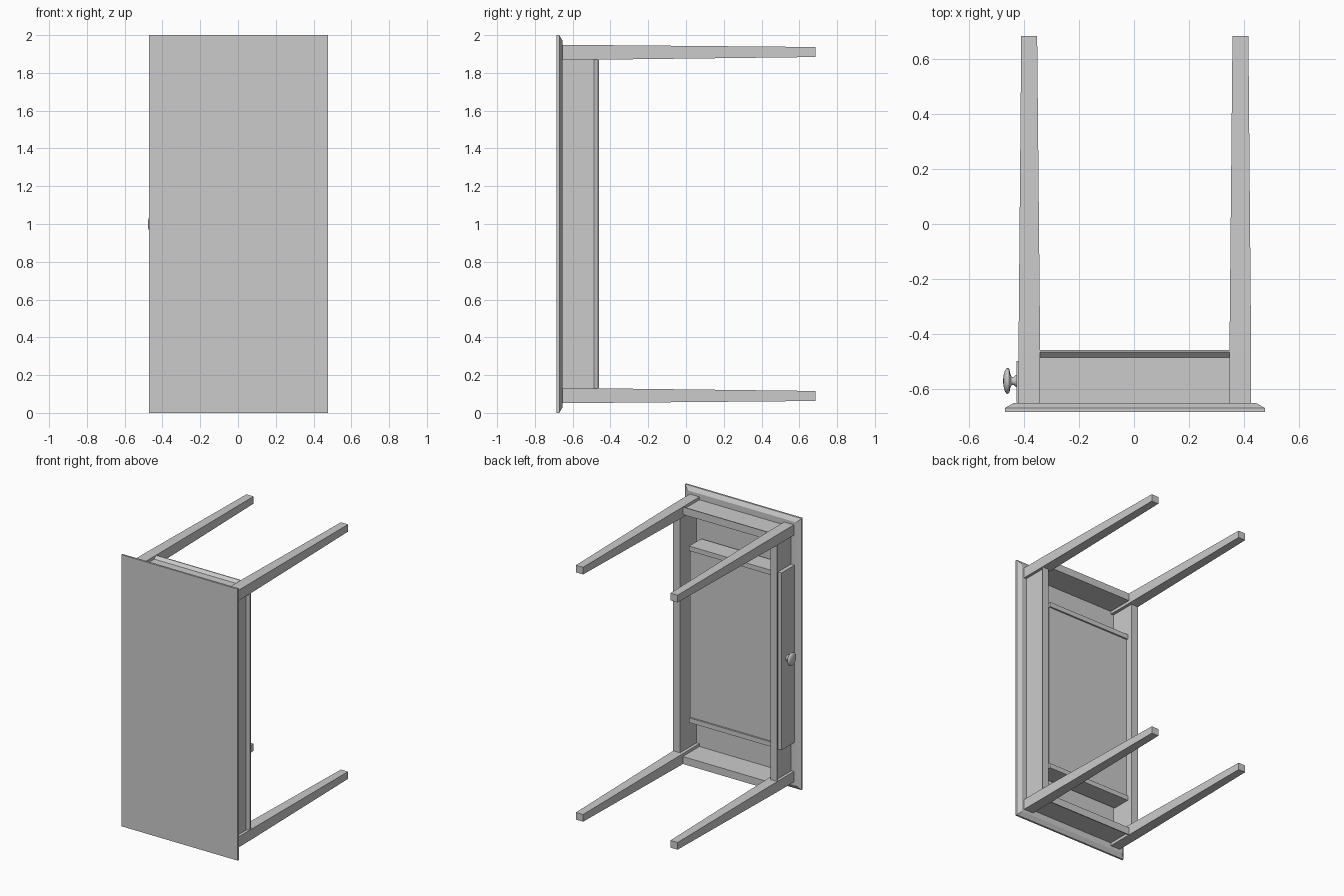
import bpy, bmesh, math
from mathutils import Vector

if "Cube" in bpy.data.objects:
    bpy.data.objects.remove(bpy.data.objects["Cube"])

CX, CZ = 0.003, 1.0   # table centre; the table lies on its long edge, legs toward +y


def make(name, verts, faces):
    me = bpy.data.meshes.new(name)
    me.from_pydata([tuple(v) for v in verts], [], faces)
    bm = bmesh.new()
    bm.from_mesh(me)
    bmesh.ops.recalc_face_normals(bm, faces=bm.faces)
    bm.to_mesh(me)
    bm.free()
    ob = bpy.data.objects.new(name, me)
    bpy.context.collection.objects.link(ob)
    return ob


def loft(name, rings):
    """Join equal-length closed rings and cap both ends."""
    n = len(rings[0])
    verts = [p for r in rings for p in r]
    faces = [(k * n + i, k * n + (i + 1) % n, (k + 1) * n + (i + 1) % n, (k + 1) * n + i)
             for k in range(len(rings) - 1) for i in range(n)]
    faces += [tuple(range(n)), tuple(range((len(rings) - 1) * n, len(rings) * n))]
    return make(name, verts, faces)


def rect(x0, x1, z0, z1, y):
    return [(x0, y, z0), (x1, y, z0), (x1, y, z1), (x0, y, z1)]


def box(name, x0, x1, y0, y1, z0, z1):
    return loft(name, [rect(x0, x1, z0, z1, y0), rect(x0, x1, z0, z1, y1)])


# tabletop with chamfered underside
loft("tabletop", [rect(CX - hx, CX + hx, CZ - hz, CZ + hz, y) for hx, hz, y in
                  [(0.474, 1.0, -0.685), (0.474, 1.0, -0.671), (0.443, 0.97, -0.653)]])

# four tapered legs
for sx, side in ((-1, "left"), (1, "right")):
    for sz, end in ((-1, "lower"), (1, "upper")):
        loft(f"{end}_{side}_leg",
             [rect(CX + sx * a, CX + sx * b, CZ + sz * c, CZ + sz * d, y)
              for a, b, c, d, y in [(0.345, 0.424, 0.870, 0.947, -0.653),
                                    (0.345, 0.424, 0.870, 0.947, -0.46),
                                    (0.356, 0.414, 0.884, 0.937, 0.685)]])

# aprons with a flared lip on the free edge: (offset outward, y)
profile = [(-0.055, -0.653), (-0.02, -0.653), (-0.02, -0.487),
           (0, -0.467), (0, -0.46), (-0.055, -0.46)]
for s, side in ((-1, "left"), (1, "right")):
    loft(f"{side}_apron", [[(CX + s * (0.423 + o), y, CZ + e) for o, y in profile]
                           for e in (-0.872, 0.872)])
for s, end in ((-1, "lower"), (1, "upper")):
    loft(f"{end}_apron", [[(CX + e, y, CZ + s * (0.946 + o)) for o, y in profile]
                          for e in (-0.347, 0.347)])

# drawer: front, sides, back and recessed bottom panel
box("drawer_front", -0.428, -0.395, -0.65, -0.50, CZ - 0.653, CZ + 0.653)
for s, end in ((-1, "lower"), (1, "upper")):
    z0, z1 = sorted((CZ + s * 0.615, CZ + s * 0.65))
    box(f"drawer_{end}_side", -0.37, 0.325, -0.64, -0.50, z0, z1)
box("drawer_back", 0.30, 0.325, -0.64, -0.51, CZ - 0.615, CZ + 0.615)
box("drawer_bottom", -0.37, 0.30, -0.53, -0.512, CZ - 0.615, CZ + 0.615)

# turned knob, lathed about the x axis: (x, radius)
knob = [(-0.426, 0.024), (-0.431, 0.021), (-0.438, 0.015), (-0.446, 0.015), (-0.451, 0.026),
        (-0.454, 0.042), (-0.459, 0.047), (-0.465, 0.046), (-0.471, 0.037),
        (-0.475, 0.022), (-0.477, 0.006)]
N = 24
ob = loft("drawer_knob", [[(x, -0.572 + r * math.cos(2 * math.pi * i / N),
                            CZ + r * math.sin(2 * math.pi * i / N)) for i in range(N)]
                          for x, r in knob])
for p in ob.data.polygons:
    p.use_smooth = True
